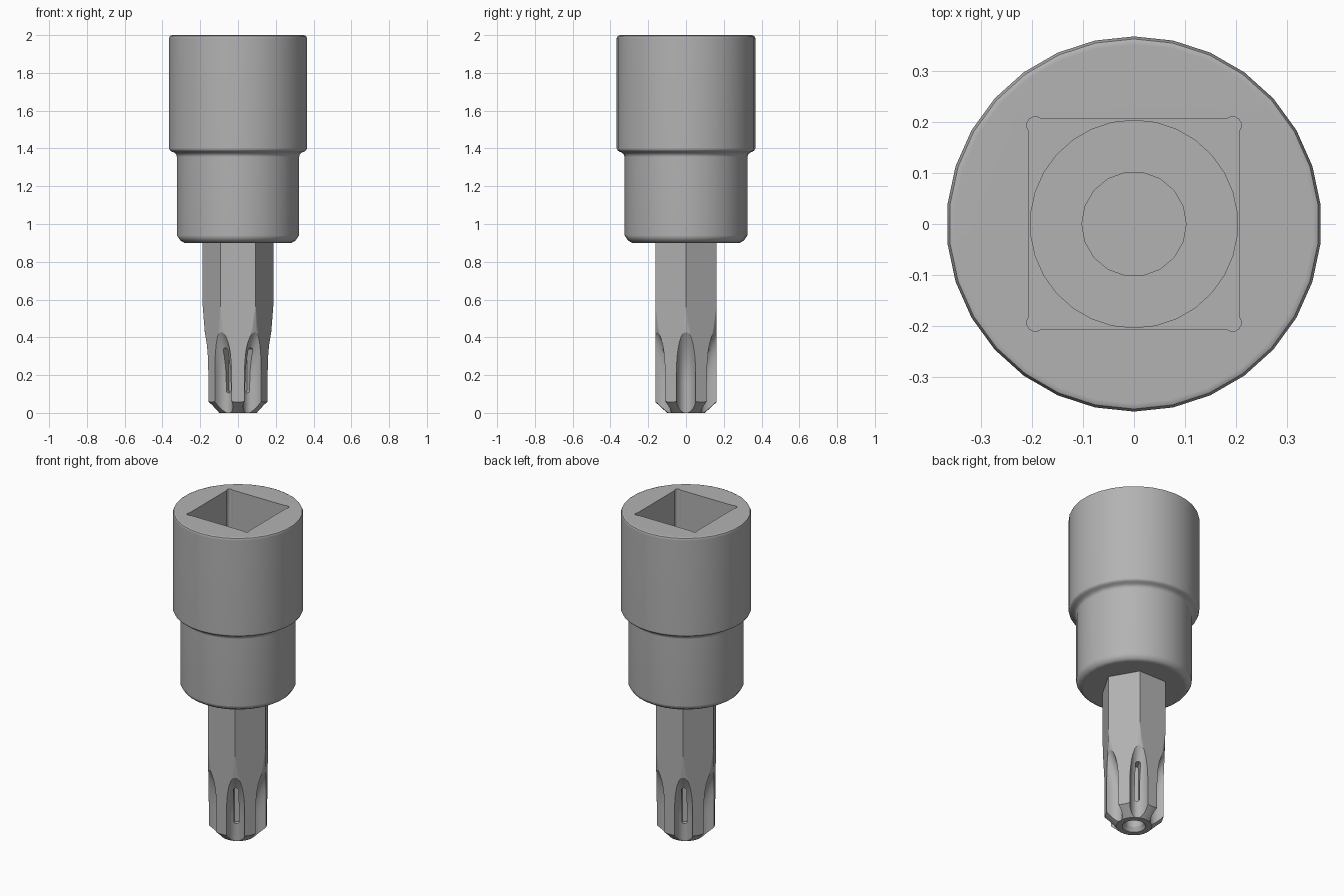
import bpy
from math import sin, cos, pi, radians

if "Cube" in bpy.data.objects:
    bpy.data.objects.remove(bpy.data.objects["Cube"])

steel = bpy.data.materials.new("dark_steel")
steel.diffuse_color = (0.45, 0.45, 0.45, 1)
steel.use_nodes = True
steel.node_tree.nodes["Principled BSDF"].inputs["Base Color"].default_value = steel.diffuse_color


def loft(name, rings):
    """Closed solid skinned through rings (bottom to top) with equal vertex counts."""
    n = len(rings[0])
    verts = [v for ring in rings for v in ring]
    faces = [tuple(reversed(range(n)))]
    for k in range(len(rings) - 1):
        for i in range(n):
            j = (i + 1) % n
            faces.append((k*n + i, k*n + j, (k+1)*n + j, (k+1)*n + i))
    faces.append(tuple(range((len(rings) - 1)*n, len(rings)*n)))
    mesh = bpy.data.meshes.new(name)
    mesh.from_pydata(verts, [], faces)
    mesh.materials.append(steel)
    obj = bpy.data.objects.new(name, mesh)
    bpy.context.collection.objects.link(obj)
    return obj


def circle(r, z, n=30, start=0.0, cx=0.0, cy=0.0):
    return [(cx + r*cos(start + 2*pi*i/n), cy + r*sin(start + 2*pi*i/n), z)
            for i in range(n)]


def lathe(name, profile, n=30, start=radians(6)):
    return loft(name, [circle(r, z, n, start) for r, z in profile])


def combine(target, cutter, operation='DIFFERENCE'):
    cutter.hide_render = True
    mod = target.modifiers.new("cut", 'BOOLEAN')
    mod.operation = operation
    mod.solver = 'EXACT'
    mod.object = cutter
    bpy.context.view_layer.objects.active = target
    bpy.ops.object.modifier_apply(modifier=mod.name)
    bpy.data.objects.remove(cutter)


def smooth(obj, angle):
    bpy.ops.object.select_all(action='DESELECT')
    obj.select_set(True)
    bpy.context.view_layer.objects.active = obj
    bpy.ops.object.shade_smooth_by_angle(angle=radians(angle))
    mod = obj.modifiers.new("flat_faces", 'WEIGHTED_NORMAL')
    mod.keep_sharp = True


# Stepped round socket body
body = lathe("socket_body", [
    (0.285, 0.90), (0.307, 0.913), (0.325, 0.94), (0.325, 1.355),
    (0.329, 1.368), (0.338, 1.377), (0.352, 1.383), (0.362, 1.389),
    (0.367, 1.40), (0.367, 1.984), (0.362, 1.995), (0.351, 2.0)])

# Square drive recess with relieved corners
h = 0.205
combine(body, loft("drive_cutter", [[(-h, -h, z), (h, -h, z), (h, h, z), (-h, h, z)]
                                    for z in (1.5, 2.1)]))
for sx in (-1, 1):
    for sy in (-1, 1):
        combine(body, loft("corner_cutter", [
            circle(0.017, z, 12, radians(15), sx*0.193, sy*0.193) for z in (1.5, 2.1)]))

# Round pilot bores below the recess
combine(body, lathe("pilot_cutter", [(0.203, 1.4), (0.203, 1.6)]))
combine(body, lathe("bore_cutter", [(0.102, 1.2), (0.102, 1.5)], 18, 0))
smooth(body, 35)

# Hexagonal bit shank, tapered and chamfered at the tip
bit = loft("driver_bit", [circle(0.187, z, 6) for z in (0, 0.905)])
combine(bit, lathe("taper_cutter", [
    (0.1, -0.0001), (0.165, 0.06), (0.165, 0.2), (0.174, 0.4), (0.19, 0.6), (0.2, 0.95)],
    48, radians(3.1)), 'INTERSECT')

# Six deep flutes that sweep outwards to a point at their upper ends
path = [(0.0, -0.05)] + [(0.085*(i/8)**2, 0.16 + 0.28*i/8) for i in range(9)]
for k in range(6):
    a = k*pi/3
    rings = []
    for out, z in path:
        ring = []
        for i in range(24):
            t = 2*pi*i/24
            r, s = 0.172 + out + 0.074*cos(t), 0.053*sin(t)
            ring.append((r*cos(a) - s*sin(a), r*sin(a) + s*cos(a), z))
        rings.append(ring)
    combine(bit, loft("flute_cutter", rings))

# Narrow slots in the floors of four flutes, curving outwards at the top
for a in (pi/3, 2*pi/3, 4*pi/3, 5*pi/3):
    rings = []
    for r in (0.07, 0.15):
        ring = []
        for i in range(16):
            t = 2*pi*(i + 0.5)/16
            s = 0.014*cos(t)
            z = 0.225 + 0.014*sin(t) + (0.105 if sin(t) > 0 else -0.105)
            ring.append((r*cos(a) - s*sin(a), r*sin(a) + s*cos(a), z))
        rings.append(ring)
    combine(bit, loft("slot_cutter", rings))

# Countersunk hole in the tip
combine(bit, lathe("tip_cutter", [
    (0.08, -0.02), (0.066, 0.0), (0.05, 0.025), (0.05, 0.14), (0.006, 0.17)], 24, 0.02))
smooth(bit, 25)
